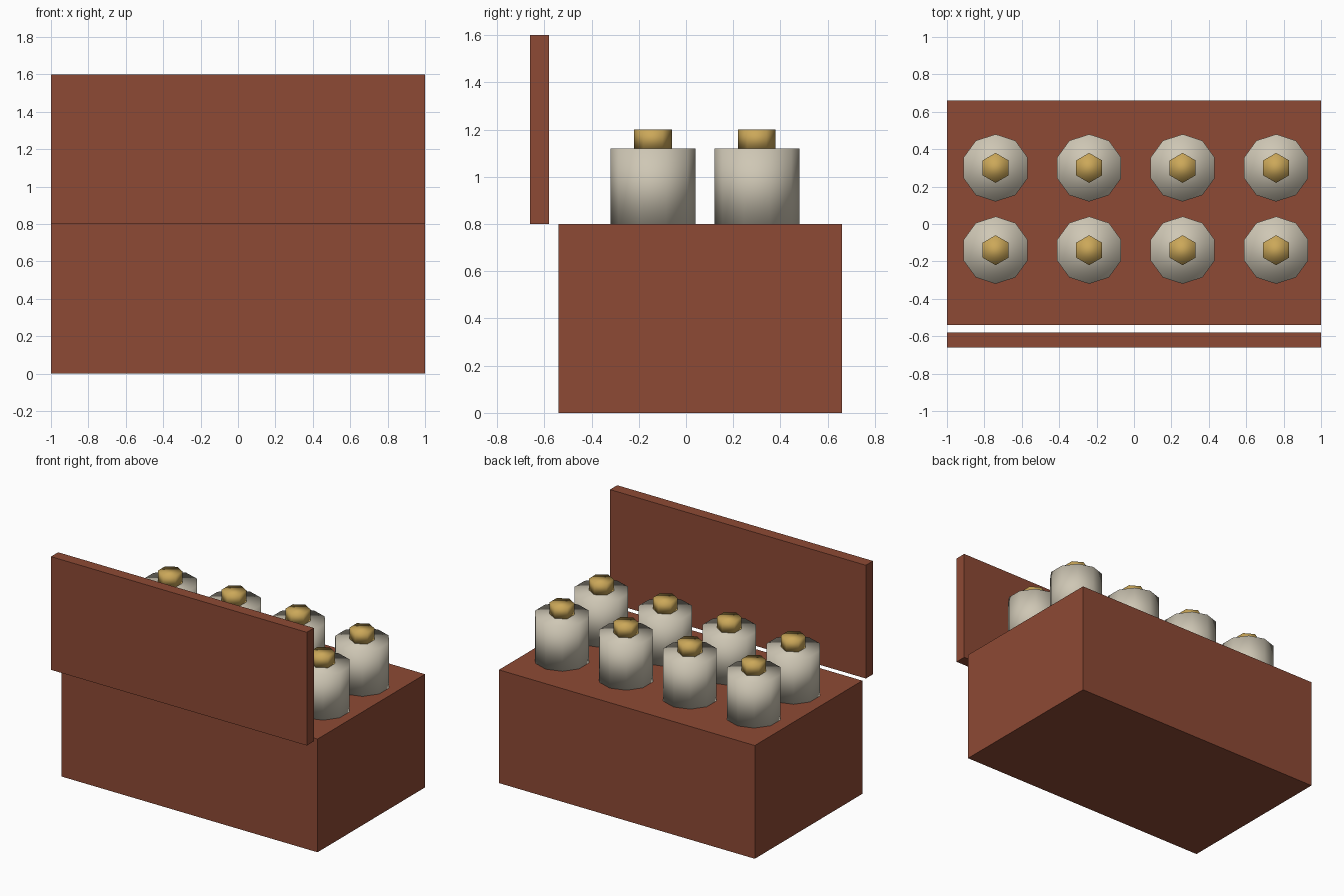
import bpy
import math

if "Cube" in bpy.data.objects:
    bpy.data.objects.remove(bpy.data.objects["Cube"])


def material(name, rgb):
    m = bpy.data.materials.new(name)
    m.diffuse_color = (*rgb, 1)
    m.use_nodes = True
    m.node_tree.nodes["Principled BSDF"].inputs["Base Color"].default_value = m.diffuse_color
    return m


BROWN = material("red_brown", (0.27, 0.068, 0.035))
CREAM = material("cream", (0.62, 0.57, 0.46))
GOLD = material("gold", (0.60, 0.39, 0.10))


def block(name, lo, hi, mat):
    bpy.ops.mesh.primitive_cube_add(size=1, location=[(a + b) / 2 for a, b in zip(lo, hi)])
    ob = bpy.context.object
    ob.name = name
    ob.scale = [b - a for a, b in zip(lo, hi)]
    bpy.ops.object.transform_apply(location=False, rotation=False, scale=True)
    ob.data.materials.append(mat)


def prism(name, sides, radius, x, y, z0, z1, mat):
    # Blender places the first vertex on +y, as the top view shows
    bpy.ops.mesh.primitive_cylinder_add(vertices=sides, radius=radius, depth=z1 - z0,
                                        location=(x, y, (z0 + z1) / 2))
    ob = bpy.context.object
    ob.name = name
    ob.data.materials.append(mat)
    bpy.ops.object.shade_smooth()


# Crate and its upright lid, standing just clear of the front
block("crate", (-1, -0.54, 0), (1, 0.66, 0.8), BROWN)
block("lid", (-1, -0.66, 0.8), (1, -0.58, 1.6), BROWN)

# Two rows of four jars with hexagonal stoppers
for row, y in enumerate((-0.14, 0.30)):
    for col in range(4):
        x = -0.74 + 0.5 * col
        prism(f"jar_{row}_{col}", 10, 0.18, x, y, 0.8, 1.12, CREAM)
        prism(f"stopper_{row}_{col}", 6, 0.08, x, y, 1.12, 1.20, GOLD)
